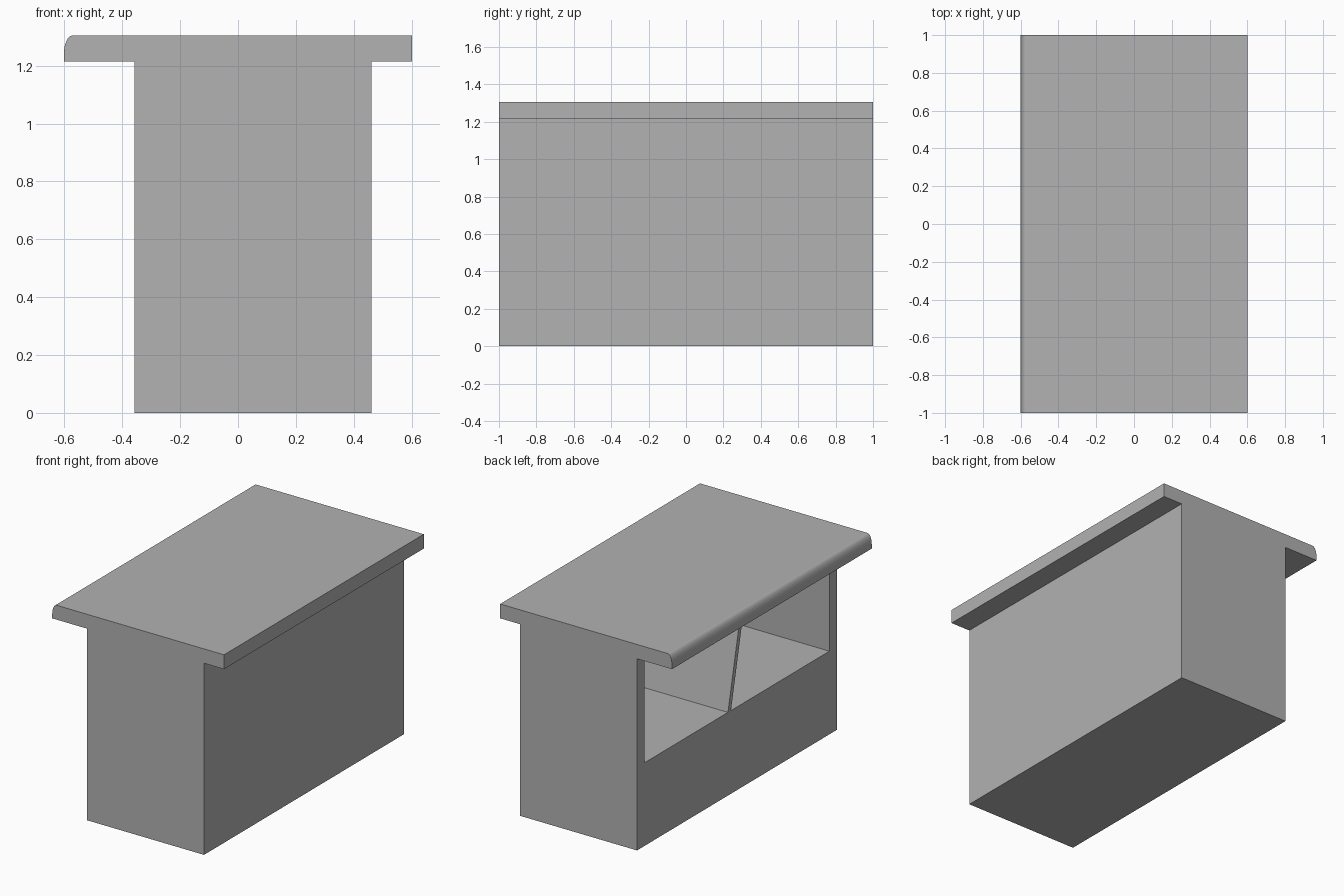
import bpy, bmesh, math

cube = bpy.data.objects.get("Cube")
if cube:
    bpy.data.objects.remove(cube, do_unlink=True)

grey = bpy.data.materials.new("plain_grey")
grey.use_nodes = True
colour = (0.445, 0.445, 0.445, 1)
grey.diffuse_color = colour
grey.node_tree.nodes["Principled BSDF"].inputs["Base Color"].default_value = colour

# Main dimensions
HALF_LEN, HALF_TOP = 1.0, 0.602
BODY_OPEN, BODY_BACK = -0.357, 0.462
UNDERSIDE, TOP, SHELF = 1.214, 1.305, 0.527
WALL = 0.075


def prism(name, points, axis, start, end):
    """Extrude a 2D outline along x (outline in y, z) or y (outline in x, z)."""
    def place(p, t):
        return (t, p[0], p[1]) if axis == "x" else (p[0], t, p[1])
    bm = bmesh.new()
    face = bm.faces.new([bm.verts.new(place(p, start)) for p in points])
    moved = bmesh.ops.extrude_face_region(bm, geom=[face])["geom"]
    shift = place((0, 0), end - start)
    bmesh.ops.translate(bm, vec=shift, verts=[v for v in moved if isinstance(v, bmesh.types.BMVert)])
    bmesh.ops.recalc_face_normals(bm, faces=bm.faces)
    mesh = bpy.data.meshes.new(name)
    bm.to_mesh(mesh)
    bm.free()
    mesh.materials.append(grey)
    obj = bpy.data.objects.new(name, mesh)
    bpy.context.collection.objects.link(obj)
    return obj


# Counter: T-shaped section with a rounded edge on the open side
round_w, round_h, steps = 0.03, 0.065, 6
rounded = []
for i in range(steps + 1):
    a = math.pi / 2 * i / steps
    rounded.append((-HALF_TOP + round_w * (1 - math.cos(a)),
                    TOP - round_h * (1 - math.sin(a))))
section = [(BODY_OPEN, 0), (BODY_OPEN, UNDERSIDE), (-HALF_TOP, UNDERSIDE)] + rounded + [
    (HALF_TOP, TOP), (HALF_TOP, UNDERSIDE), (BODY_BACK, UNDERSIDE), (BODY_BACK, 0)]
counter = prism("counter", section, "y", -HALF_LEN, HALF_LEN)

# Storage recess, cut from the open side up to the worktop
inner = HALF_LEN - WALL
recess = prism("recess_cutter",
               [(-inner, SHELF), (inner, SHELF), (inner, UNDERSIDE), (-inner, UNDERSIDE)],
               "x", BODY_OPEN - 0.1, BODY_BACK - WALL)
recess.hide_render = True
cut = counter.modifiers.new("recess", "BOOLEAN")
cut.operation = "DIFFERENCE"
cut.solver = "EXACT"
cut.object = recess
bpy.context.view_layer.objects.active = counter
bpy.ops.object.modifier_apply(modifier=cut.name)
bpy.data.objects.remove(recess, do_unlink=True)

# Leaning divider between the two bays
lean, thick = 0.075, 0.015
prism("divider",
      [(lean - thick, SHELF), (lean + thick, SHELF),
       (-lean + thick, UNDERSIDE), (-lean - thick, UNDERSIDE)],
      "x", BODY_OPEN, BODY_BACK - WALL)
